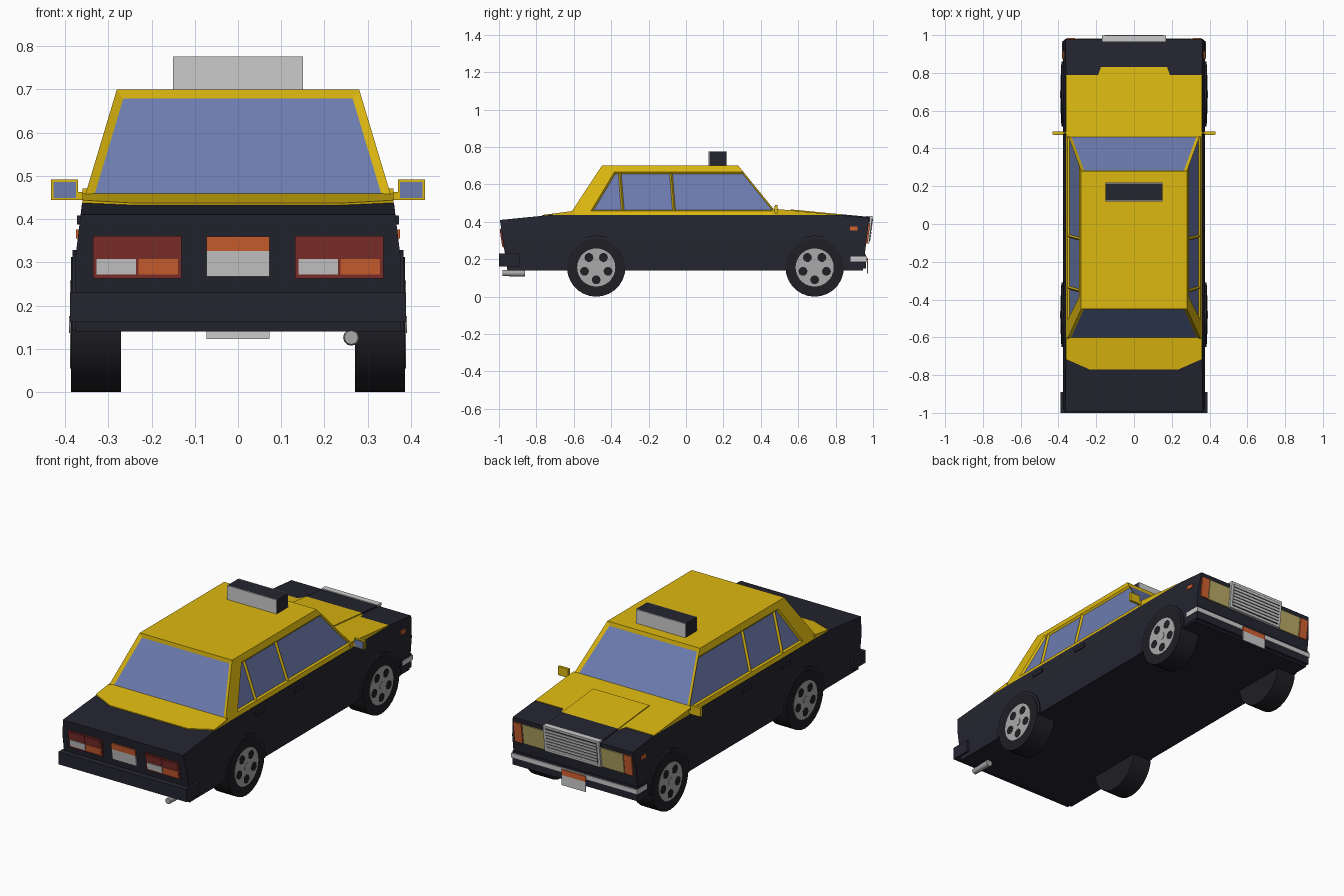
import bpy, bmesh, math
from mathutils import Matrix, Vector

if "Cube" in bpy.data.objects:
    bpy.data.objects.remove(bpy.data.objects["Cube"])


def material(name, r, g, b):
    m = bpy.data.materials.new(name)
    m.diffuse_color = (r, g, b, 1)
    m.use_nodes = True
    m.node_tree.nodes["Principled BSDF"].inputs["Base Color"].default_value = (r, g, b, 1)
    return m


DARK = material("dark paint", 0.018, 0.018, 0.03)
TYRE = material("tyre rubber", 0.014, 0.014, 0.018)
YELLOW = material("yellow paint", 0.72, 0.48, 0.005)
GLASS = material("blue glass", 0.15, 0.2, 0.43)
GREY = material("light grey", 0.6, 0.6, 0.6)
CHROME = material("wheel grey", 0.4, 0.4, 0.4)
RED = material("red lamp", 0.22, 0.03, 0.025)
ORANGE = material("orange lamp", 0.65, 0.12, 0.03)
BEIGE = material("headlight beige", 0.48, 0.4, 0.13)


def finish(name, bm, *mats):
    bmesh.ops.recalc_face_normals(bm, faces=bm.faces)
    mesh = bpy.data.meshes.new(name)
    bm.to_mesh(mesh)
    bm.free()
    for m in mats:
        mesh.materials.append(m)
    obj = bpy.data.objects.new(name, mesh)
    bpy.context.collection.objects.link(obj)
    return obj


def loft_mesh(ring_a, ring_b):
    bm = bmesh.new()
    a = [bm.verts.new(p) for p in ring_a]
    b = [bm.verts.new(p) for p in ring_b]
    bm.faces.new(a)
    bm.faces.new(b[::-1])
    for i in range(len(a)):
        j = (i + 1) % len(a)
        bm.faces.new((a[i], b[i], b[j], a[j]))
    bmesh.ops.recalc_face_normals(bm, faces=bm.faces)
    return bm


def loft(name, ring_a, ring_b, mat):
    return finish(name, loft_mesh(ring_a, ring_b), mat)


def box(name, x0, x1, y0, y1, z0, z1, mat):
    base = [(x0, y0), (x1, y0), (x1, y1), (x0, y1)]
    return loft(name, [(x, y, z0) for x, y in base], [(x, y, z1) for x, y in base], mat)


def side_prism(name, outline, x0, x1, mat):
    return loft(name, [(x0, y, z) for y, z in outline], [(x1, y, z) for y, z in outline], mat)


def cylinder(name, centre, r1, r2, depth, axis, mat, sides=24):
    bm = bmesh.new()
    turn = Matrix.Rotation(math.pi / 2, 4, 'Y' if axis == 'X' else 'X')
    bmesh.ops.create_cone(bm, cap_ends=True, segments=sides, radius1=r1, radius2=r2,
                          depth=depth, matrix=Matrix.Translation(centre) @ turn)
    obj = finish(name, bm, mat)
    bpy.ops.object.select_all(action='DESELECT')
    obj.select_set(True)
    bpy.context.view_layer.objects.active = obj
    bpy.ops.object.shade_smooth_by_angle(angle=math.radians(35))
    return obj


# Sloping end faces of the body, as y for a given height
def nose(z):
    return 0.945 + 0.125 * (z - 0.14)


def tail(z):
    return -0.955 - 0.148 * (z - 0.14)


def slab(name, face, x0, x1, z0, z1, thick, mat):
    out = thick if face is nose else -thick
    corners = [(x0, z0), (x1, z0), (x1, z1), (x0, z1)]
    return loft(name, [(x, face(z) - out, z) for x, z in corners],
                [(x, face(z) + out, z) for x, z in corners], mat)


# Lower body, narrowing slightly towards the belt line
BELT = 0.437
outline = [(tail(0.14), 0.14), (nose(0.14), 0.14), (nose(0.42), 0.42), (0.81, BELT),
           (-0.72, BELT), (tail(0.41), 0.41)]
bm = loft_mesh([(-1, y, z) for y, z in outline], [(1, y, z) for y, z in outline])
bmesh.ops.bisect_plane(bm, geom=bm.verts[:] + bm.edges[:] + bm.faces[:],
                       plane_co=(0, 0, 0.31), plane_no=(0, 0, 1))
for v in bm.verts:
    v.co.x *= 0.376 - 0.12 * max(0, v.co.z - 0.31)
finish("lower_body", bm, DARK)

# Cabin: side faces are divided by pillars, then windows are recessed
lo, hi = 0.43, 0.70
base = [(-0.361, -0.628), (0.361, -0.628), (0.361, 0.5), (-0.361, 0.5)]
roof = [(-0.28, -0.45), (0.28, -0.45), (0.28, 0.28), (-0.28, 0.28)]
bm = loft_mesh([(x, y, lo) for x, y in base], [(x, y, hi) for x, y in roof])
rear_co, rear_no = Vector((0, -0.508, 0.458)), Vector((0, 0.2, -0.12))
cuts = [((0, 0, 0.458), (0, 0, 1)), ((0, 0, 0.666), (0, 0, 1)), (rear_co, rear_no),
        ((0, -0.354, 0.66), (0, 1, 0.08)), ((0, -0.08, 0.66), (0, 1, 0.08))]
for co, no in cuts:
    sides = [f for f in bm.faces if abs(f.normal.x) > 0.8]
    edges = list({e for f in sides for e in f.edges})
    verts = list({v for f in sides for v in f.verts})
    bmesh.ops.bisect_plane(bm, geom=verts + edges + sides, plane_co=co, plane_no=no)
bm.normal_update()
side_panes, end_panes = [], []
for f in bm.faces:
    c = f.calc_center_median()
    if abs(f.normal.x) > 0.8:
        if 0.46 < c.z < 0.664 and (c - rear_co).dot(rear_no) > 0:
            side_panes.append(f)
    elif abs(f.normal.y) > 0.5:
        end_panes.append(f)
for panes, rim in ((side_panes, 0.008), (end_panes, 0.019)):
    bmesh.ops.inset_individual(bm, faces=panes, thickness=rim, depth=-0.01, use_even_offset=True)
    for f in panes:
        f.material_index = 1
finish("cabin", bm, YELLOW, GLASS)


# Yellow hood and boot wedges
def wedge(name, half, top, mat, bottom):
    ring = half + [(-x, y) for x, y in reversed(half)]
    return loft(name, [(x, y, bottom) for x, y in ring], [(x, y, top(y)) for x, y in ring], mat)


def hood_z(y):
    return 0.469 - 0.095 * (y - 0.48)


wedge("hood", [(0.36, 0.46), (0.36, 0.79), (0.19, 0.79), (0.175, 0.83)], hood_z, YELLOW, 0.425)
wedge("hood_bulge", [(0.17, 0.56), (0.17, 0.83)], lambda y: hood_z(y) + 0.005, YELLOW, 0.43)
wedge("nose_bulge", [(0.17, 0.83), (0.17, 0.985)], lambda y: hood_z(y) + 0.005, DARK, 0.4)
wedge("boot_lid", [(0.36, -0.6), (0.36, -0.715), (0.235, -0.77)],
      lambda y: 0.456 + 0.13 * (y + 0.62), YELLOW, 0.43)

# Roof sign: dark box with light front and back panels
box("roof_sign", -0.15, 0.15, 0.125, 0.215, 0.695, 0.776, DARK)
for name, y in (("sign_back_panel", 0.12), ("sign_front_panel", 0.215)):
    box(name, -0.15, 0.15, y, y + 0.005, 0.70, 0.776, GREY)

# Bumpers
box("rear_bumper", -0.388, 0.388, -1.0, -0.89, 0.162, 0.23, DARK)
box("front_bumper", -0.378, 0.378, 0.87, 0.962, 0.15, 0.225, DARK)
box("bumper_strip", -0.381, 0.381, 0.88, 0.968, 0.188, 0.214, GREY)

# Number plates, left blank
slab("rear_plate", tail, -0.073, 0.073, 0.267, 0.326, 0.008, GREY)
slab("rear_plate_band", tail, -0.073, 0.073, 0.326, 0.36, 0.008, ORANGE)
box("front_plate", -0.073, 0.073, 0.968, 0.974, 0.123, 0.178, GREY)
box("front_plate_band", -0.073, 0.073, 0.968, 0.974, 0.178, 0.208, ORANGE)

# Tail lamps: red housing with four lenses
for side, x in (("right", -0.335), ("left", 0.132)):
    slab(side + "_tail_lamp", tail, x, x + 0.204, 0.262, 0.361, 0.006, RED)
    for i in range(2):
        x0 = x + 0.008 + i * 0.097
        slab(f"{side}_red_lens_{i}", tail, x0, x0 + 0.091, 0.315, 0.353, 0.009, RED)
        slab(f"{side}_low_lens_{i}", tail, x0, x0 + 0.091, 0.272, 0.308, 0.009, (GREY, ORANGE)[i])

# Headlights, turn lamps, side markers, door handles
for side, s in (("right", -1), ("left", 1)):
    slab(side + "_headlight", nose, s * 0.17, s * 0.305, 0.285, 0.395, 0.006, BEIGE)
    slab(side + "_turn_lamp", nose, s * 0.31, s * 0.358, 0.285, 0.395, 0.008, ORANGE)
    box(side + "_side_marker", s * 0.35, s * 0.375, 0.877, 0.916, 0.355, 0.376, ORANGE)
    for i, y in enumerate((0, -0.34)):
        box(f"{side}_door_handle_{i}", s * 0.35, s * 0.372, y - 0.038, y + 0.038, 0.387, 0.408, DARK)

    # Wing mirror: yellow shell, stalk and glass facing the tail
    box(side + "_mirror", s * 0.37, s * 0.432, 0.475, 0.49, 0.444, 0.491, YELLOW)
    box(side + "_mirror_glass", s * 0.375, s * 0.427, 0.472, 0.476, 0.449, 0.486, GLASS)
    box(side + "_mirror_stalk", s * 0.34, s * 0.375, 0.478, 0.488, 0.444, 0.462, YELLOW)

    # Wheels with arch flares and five-hole rims
    for end, y in (("rear", -0.48), ("front", 0.688)):
        part = f"{side}_{end}_"
        cylinder(part + "tyre", (s * 0.328, y, 0.156), 0.156, 0.156, 0.116, 'X', TYRE, 28)
        cylinder(part + "rim", (s * 0.384, y, 0.156), 0.102, 0.102, 0.008, 'X', CHROME, 28)
        cylinder(part + "hub", (s * 0.386, y, 0.156), 0.02, 0.02, 0.01, 'X', CHROME, 12)
        for i in range(5):
            a = math.radians(-90 + 72 * i)
            hole = (s * 0.386, y + 0.066 * math.cos(a), 0.156 + 0.066 * math.sin(a))
            cylinder(f"{part}rim_hole_{i}", hole, 0.024, 0.024, 0.006, 'X', TYRE, 10)
        arc = [math.radians(-5 + 19 * i) for i in range(11)]
        ring = [(y + 0.172 * math.cos(a), 0.156 + 0.172 * math.sin(a)) for a in arc]
        ring += [(y + 0.156 * math.cos(a), 0.156 + 0.156 * math.sin(a)) for a in reversed(arc)]
        side_prism(part + "arch", ring, s * 0.34, s * 0.383, DARK)

# Grille: frame, dark recess and slats
slab("grille_frame", nose, -0.17, 0.17, 0.285, 0.432, 0.016, GREY)
slab("grille_recess", nose, -0.155, 0.155, 0.298, 0.419, 0.018, DARK)
for i in range(7):
    z = 0.301 + i * 0.017
    slab(f"grille_slat_{i}", nose, -0.155, 0.155, z, z + 0.012, 0.021, GREY)

# Exhaust pipe
cylinder("exhaust_pipe", (0.262, -0.92, 0.126), 0.019, 0.016, 0.12, 'Y', CHROME, 12)
